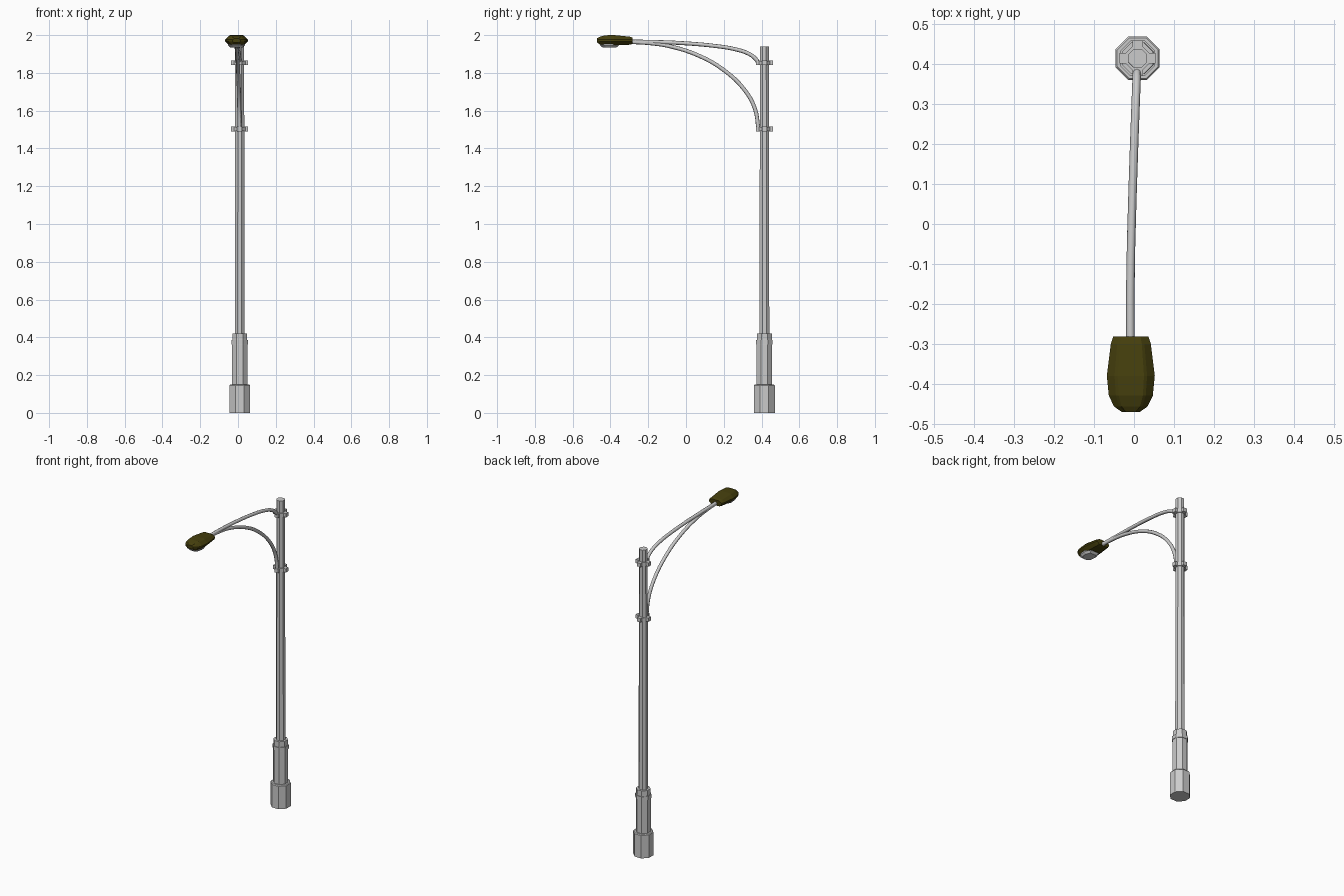
import bpy, bmesh, math
from mathutils import Vector

if "Cube" in bpy.data.objects:
    bpy.data.objects.remove(bpy.data.objects["Cube"])

CX, CY = 0.009, 0.415          # pole axis


def mesh_object(name, bm, mat=None):
    bmesh.ops.recalc_face_normals(bm, faces=bm.faces[:])
    me = bpy.data.meshes.new(name)
    bm.to_mesh(me)
    bm.free()
    ob = bpy.data.objects.new(name, me)
    bpy.context.collection.objects.link(ob)
    if mat:
        me.materials.append(mat)
    return ob


def loft(name, rings, mat=None):
    """Skin a list of equal-sized point rings and cap both ends."""
    bm = bmesh.new()
    vs = [[bm.verts.new(p) for p in r] for r in rings]
    n = len(vs[0])
    for a, b in zip(vs, vs[1:]):
        for i in range(n):
            j = (i + 1) % n
            bm.faces.new((a[i], a[j], b[j], b[i]))
    bm.faces.new(vs[0])
    bm.faces.new(vs[-1])
    return mesh_object(name, bm, mat)


def octagon(apothem, z):
    r = apothem / math.cos(math.pi / 8)
    return [(CX + r * math.cos(math.pi * (i + .5) / 4),
             CY + r * math.sin(math.pi * (i + .5) / 4), z) for i in range(8)]


def octagon_stack(name, profile):
    return loft(name, [octagon(r, z) for r, z in profile])


# Pole and stepped base
octagon_stack("base_block", [(.055, 0), (.055, .145), (.051, .15)])
octagon_stack("base_sleeve", [(.041, .14), (.041, .36), (.039, .39), (.039, .42)])
octagon_stack("sleeve_band", [(.044, .362), (.044, .385)])
octagon_stack("pole", [(.026, .40), (.0235, 1.94)])

# Clamps: a collar with four lugs
for label, z in (("lower", 1.503), ("upper", 1.853)):
    octagon_stack(label + "_clamp_collar", [(.030, z - .011), (.030, z + .011)])
    bm = bmesh.new()
    for dx, dy in ((1, 0), (-1, 0), (0, 1), (0, -1)):
        lug = bmesh.ops.create_cube(bm, size=1)["verts"]
        size = Vector((.022 if dx else .026, .022 if dy else .026, .024))
        bmesh.ops.scale(bm, vec=size, verts=lug)
        bmesh.ops.translate(bm, vec=(CX + dx * .034, CY + dy * .034, z), verts=lug)
    mesh_object(label + "_clamp_lugs", bm)


# Curved arms
def arm(name, points):
    cu = bpy.data.curves.new(name, 'CURVE')
    cu.dimensions = '3D'
    cu.bevel_depth = .0105
    cu.bevel_resolution = 2
    cu.resolution_u = 4
    cu.use_fill_caps = True
    sp = cu.splines.new('BEZIER')
    sp.bezier_points.add(len(points) - 1)
    for bp, (y, z) in zip(sp.bezier_points, points):
        t = max(0, (y + .15) / .55)
        bp.co = (-.009 + .017 * t ** 1.3, y, z)
        bp.handle_left_type = bp.handle_right_type = 'AUTO'
    ob = bpy.data.objects.new(name, cu)
    bpy.context.collection.objects.link(ob)
    bpy.ops.object.select_all(action='DESELECT')
    ob.select_set(True)
    bpy.context.view_layer.objects.active = ob
    bpy.ops.object.convert(target='MESH')
    bpy.ops.object.shade_smooth_by_angle(angle=math.radians(50))


arm("upper_arm", [(.385, 1.85), (.368, 1.875), (.335, 1.9), (.257, 1.926),
                  (.15, 1.943), (.02, 1.955), (-.14, 1.963), (-.31, 1.966)])
arm("lower_arm", [(.384, 1.50), (.365, 1.61), (.31, 1.71), (.20, 1.815),
                  (.07, 1.89), (-.09, 1.942), (-.2, 1.958), (-.31, 1.964)])

# Lamp housing: faceted sections along y
olive = bpy.data.materials.new("olive_housing")
olive.diffuse_color = (.06, .05, .004, 1)
olive.use_nodes = True
olive.node_tree.nodes["Principled BSDF"].inputs["Base Color"].default_value = olive.diffuse_color
LX = -.008


def section(y, w, bottom, top):
    rim = 1.972
    half = [(.62 * w, bottom), (w, rim - .006), (w, rim + .004), (.68 * w, top - .004), (.55 * w, top)]
    return [(LX + x, y, z) for x, z in half] + [(LX - x, y, z) for x, z in reversed(half)]


loft("lamp_housing", [section(*s) for s in (
    (-.282, .044, 1.953, 1.987), (-.30, .050, 1.949, 1.992), (-.38, .060, 1.946, 2.0),
    (-.43, .055, 1.946, 1.999), (-.457, .042, 1.951, 1.991), (-.471, .022, 1.961, 1.983))], olive)

# Lamp lens under the housing
outline = [(-.028, -.355), (.028, -.355), (.045, -.39), (.041, -.43),
           (.02, -.455), (-.02, -.455), (-.041, -.43), (-.045, -.39)]
loft("lamp_lens", [[(LX + x * s, -.405 + (y + .405) * s, z) for x, y in outline]
                   for s, z in ((1, 1.96), (1, 1.946), (.75, 1.935))])
